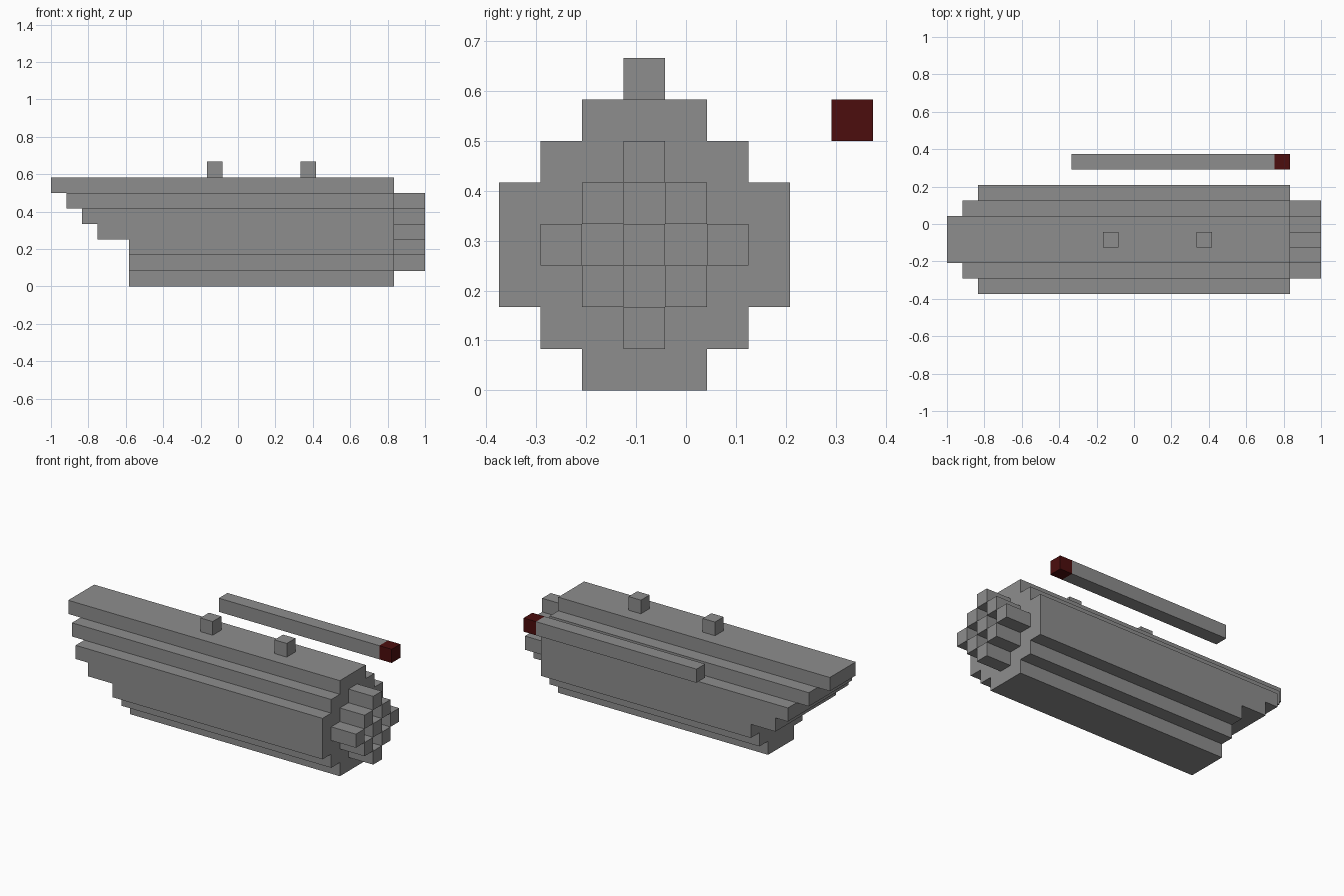
import bpy

U = 1 / 12  # one block

if "Cube" in bpy.data.objects:
    bpy.data.objects.remove(bpy.data.objects["Cube"], do_unlink=True)


def material(name, rgb):
    mat = bpy.data.materials.new(name)
    mat.use_nodes = True
    colour = (*rgb, 1)
    mat.diffuse_color = colour
    mat.node_tree.nodes["Principled BSDF"].inputs["Base Color"].default_value = colour
    return mat


grey = material("hull grey", (0.27, 0.27, 0.27))
red = material("dark red", (0.072, 0.004, 0.004))


def block(name, x, y, z, mat=grey):
    """Box spanning (start, end) block counts along each axis."""
    spans = (x, y, z)
    origin = (-12, -4.5, 0)
    centre = [((a + b) / 2 + o) * U for (a, b), o in zip(spans, origin)]
    bpy.ops.mesh.primitive_cube_add(size=1, location=centre)
    obj = bpy.context.object
    obj.name = name
    obj.scale = [(b - a) * U for a, b in spans]
    bpy.ops.object.transform_apply(location=False, rotation=False, scale=True)
    obj.data.materials.append(mat)
    return obj


# Hull layers from keel to deck: start of bow, half width beside the centre row
MID, STERN = 3, 22
layers = [("keel", 5, 1), ("lower_hull", 5, 2), ("side_hull_low", 5, 3),
          ("side_hull_mid", 3, 3), ("side_hull_high", 2, 3),
          ("upper_hull", 1, 2), ("deck", 0, 1)]
for level, (name, bow, half) in enumerate(layers):
    block(name, (bow, STERN), (MID - half, MID + half + 1), (level, level + 1))

# Stern nozzles in a checkered diamond
for row in range(-2, 3):
    reach = 2 - abs(row)
    for col in range(-reach, reach + 1, 2):
        y, z = MID + col, MID + row
        block("stern_nozzle", (STERN, STERN + 2), (y, y + 1), (z, z + 1))

# Deck posts
for x in (10, 16):
    block("deck_post", (x, x + 1), (MID, MID + 1), (7, 8))

# Separate side rod with a red tip
block("side_rod", (8, 21), (8, 9), (6, 7))
block("rod_tip", (21, 22), (8, 9), (6, 7), red)
